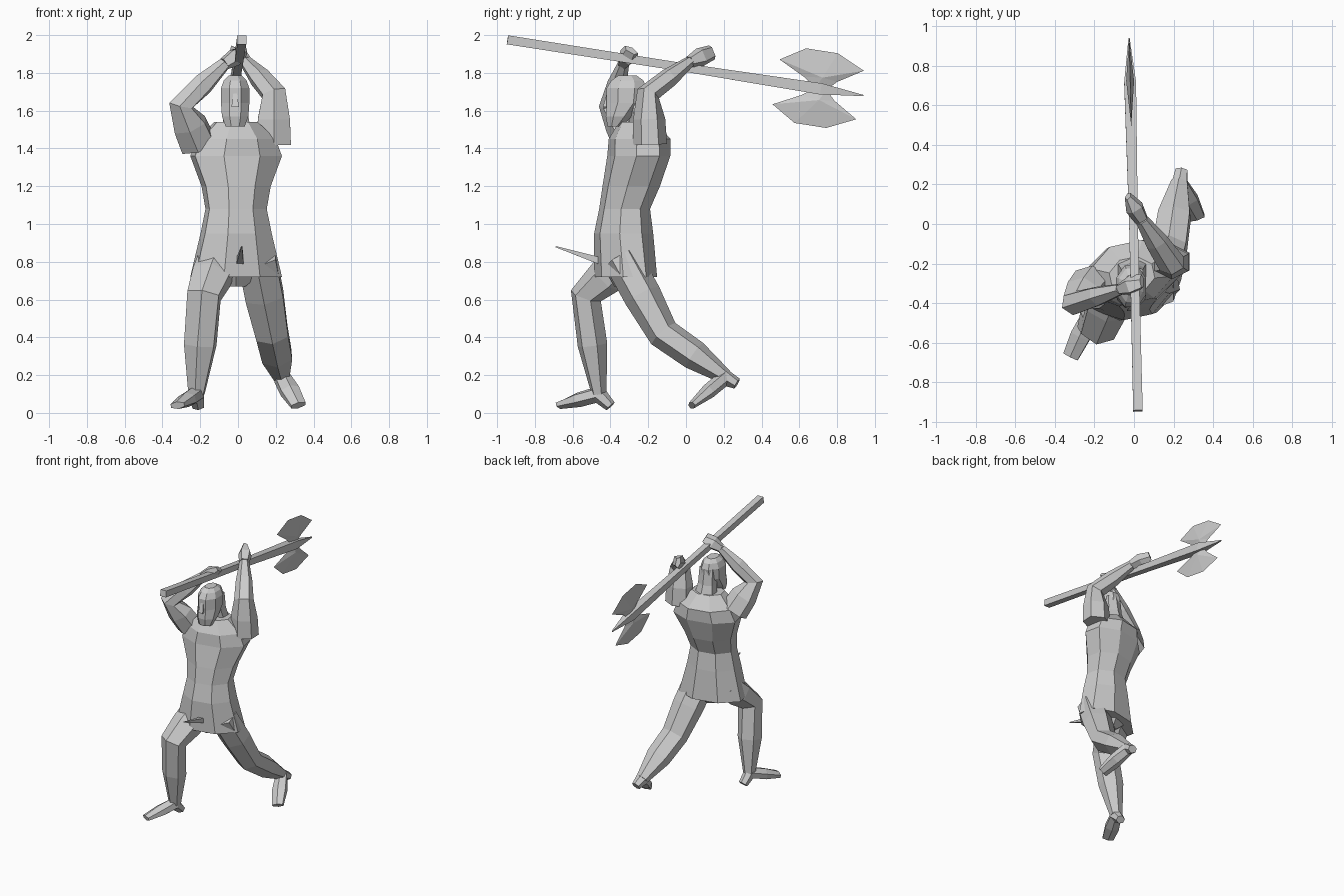
import bpy, bmesh, math
from mathutils import Vector

cube = bpy.data.objects.get("Cube")
if cube:
    bpy.data.objects.remove(cube)

GREY = (0.6, 0.6, 0.6, 1)
material = bpy.data.materials.new("plain grey")
material.use_nodes = True
material.diffuse_color = GREY
material.node_tree.nodes["Principled BSDF"].inputs["Base Color"].default_value = GREY

UP = Vector((0, 0, 1))


def finish(name, bm):
    bmesh.ops.recalc_face_normals(bm, faces=bm.faces)
    mesh = bpy.data.meshes.new(name)
    bm.to_mesh(mesh)
    bm.free()
    mesh.materials.append(material)
    bpy.context.collection.objects.link(bpy.data.objects.new(name, mesh))


def loft(name, points, widths, depths, sides=6, level=False, turn=0):
    """Skin closed rings along a path; level rings stay horizontal."""
    bm = bmesh.new()
    points = [Vector(p) for p in points]
    last = len(points) - 1
    angles = [math.tau * (i + 0.5) / sides for i in range(sides)]
    reach_u = max(math.cos(a) for a in angles)
    reach_v = max(math.sin(a) for a in angles)
    u = Vector((math.cos(turn), math.sin(turn), 0))
    loops = []
    for i, (point, width, depth) in enumerate(zip(points, widths, depths)):
        tangent = UP.copy()
        if not level:
            before, after = points[max(i - 1, 0)], points[min(i + 1, last)]
            tangent = ((point - before).normalized() + (after - point).normalized()).normalized()
        u = (u - tangent * u.dot(tangent)).normalized()
        v = tangent.cross(u)
        loops.append([bm.verts.new(point + u * width * math.cos(a) / reach_u
                                   + v * depth * math.sin(a) / reach_v) for a in angles])
    for low, high in zip(loops, loops[1:]):
        for k in range(sides):
            following = (k + 1) % sides
            bm.faces.new((low[k], low[following], high[following], high[k]))
    bm.faces.new(loops[0])
    bm.faces.new(loops[-1])
    finish(name, bm)


def column(name, rows, sides, x=-.01, turn=0):
    """Upright form from rows of height, y centre, half width and half depth."""
    heights, centres, widths, depths = zip(*rows)
    points = [(x, y, z) for y, z in zip(centres, heights)]
    loft(name, points, widths, depths, sides, level=True, turn=turn)


def limb(name, start, bend, end, radii):
    """Two bones with a muscle in the middle of each."""
    start, bend, end = Vector(start), Vector(bend), Vector(end)
    path = [start, start.lerp(bend, .5), bend, bend.lerp(end, .5), end]
    loft(name, path, radii, radii)


def arm(side, shoulder, elbow, wrist, fingers):
    limb(side + "_arm", shoulder, elbow, wrist, (.09, .085, .062, .052, .03))
    palm = Vector(wrist).lerp(Vector(fingers), .5)
    loft(side + "_hand", (wrist, palm, fingers), (.03, .04, .015), (.03, .05, .04), sides=5)


def leg(side, hip, knee, ankle, heel, toe):
    limb(side + "_leg", hip, knee, ankle, (.1, .1, .085, .08, .04))
    instep = Vector(ankle).lerp(Vector(toe), .5)
    loft(side + "_foot", (heel, ankle, instep, toe), (.03, .04, .05, .04), (.03, .05, .04, .02))


def blade(name, hub, along, across, half_thickness):
    """Thin fan blade beside the shaft, thickest near its root."""
    outline = [(-.24, .12), (-.11, .2), (.06, .2), (.21, .13),
               (.08, .05), (.03, 0), (-.03, 0), (-.1, .05)]
    bm = bmesh.new()
    rim = [bm.verts.new(hub + along * a + across * b) for a, b in outline]
    for side in (-half_thickness, half_thickness):
        root = bm.verts.new(hub + across * .06 + Vector((side, 0, 0)))
        for a, b in zip(rim, rim[1:] + rim[:1]):
            bm.faces.new((a, b, root))
    finish(name, bm)


# Tunic from hem to collar, its depth following its width up to a limit
profile = [(.72, -.32, .235), (.95, -.33, .18), (1.08, -.325, .155),
           (1.2, -.29, .175), (1.36, -.25, .235), (1.45, -.245, .2), (1.54, -.26, .11)]
column("tunic", [(z, y, r, min(.15, r * .8)) for z, y, r in profile], 8, turn=math.radians(12))
column("hips", [(.67, -.31, .05, .07), (.76, -.31, .16, .12)], 6)
loft("belt_spike", [(.01, -.44, .8), (.02, -.69, .88)], (.02, .003), (.02, .003), sides=4)

# Neck with long hair, bearded head and nose
column("neck_and_hair", [(1.48, -.22, .08, .07), (1.6, -.25, .06, .06), (1.72, -.25, .055, .04)], 6)
column("head", [(1.515, -.38, .05, .035), (1.57, -.355, .07, .07), (1.64, -.32, .075, .1),
                (1.72, -.315, .075, .105), (1.76, -.31, .06, .085), (1.785, -.31, .035, .05)],
       8, x=-.015)
column("nose", [(1.62, -.42, .02, .02), (1.69, -.41, .01, .01)], 4, x=-.015)

# Arms raised over the head, hands gripping the shaft
arm("right", shoulder=(-.21, -.29, 1.42), elbow=(-.3, -.4, 1.63),
    wrist=(-.07, -.33, 1.85), fingers=(.04, -.29, 1.92))
arm("left", shoulder=(.19, -.19, 1.42), elbow=(.19, -.2, 1.69),
    wrist=(.04, .02, 1.86), fingers=(-.03, .14, 1.91))

# Right leg steps forward, left leg trails with its heel lifted
leg("right", hip=(-.1, -.32, .82), knee=(-.18, -.53, .62), ankle=(-.22, -.46, .1),
    heel=(-.21, -.4, .035), toe=(-.32, -.67, .04))
leg("left", hip=(.1, -.34, .82), knee=(.18, -.12, .42), ankle=(.23, .21, .19),
    heel=(.24, .27, .155), toe=(.32, .03, .04))

# Long axe with a spike and two mirrored blades
butt, tip = Vector((.02, -.945, 1.975)), Vector((-.025, .94, 1.68))
hub = butt.lerp(tip, .88)
thickness = (.024, .022, .03, .003)
loft("axe_shaft", (butt, butt.lerp(tip, .5), hub, tip), thickness, thickness, sides=4)
along = (tip - butt).normalized()
across = Vector((1, 0, 0)).cross(along).normalized()
blade("upper_blade", hub, along, across, .02)
blade("lower_blade", hub, along, -across, .02)
